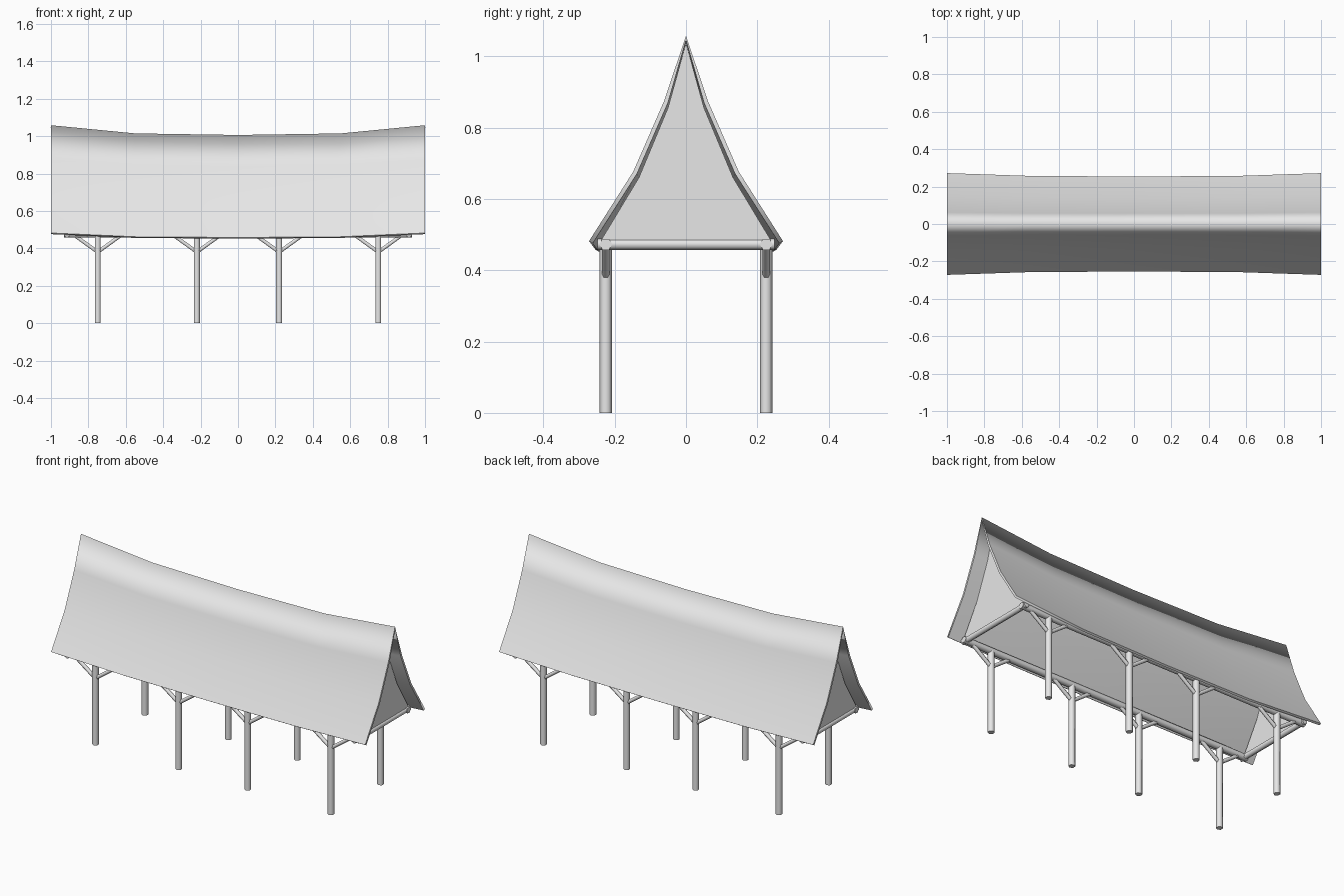
import bpy, bmesh
from mathutils import Vector

cube = bpy.data.objects.get("Cube")
if cube:
    bpy.data.objects.remove(cube)

grey = bpy.data.materials.new("plain_grey")
grey.use_nodes = True
grey.diffuse_color = (0.8, 0.8, 0.8, 1)
for node in grey.node_tree.nodes:
    if node.type == 'BSDF_PRINCIPLED':
        node.inputs["Base Color"].default_value = (0.8, 0.8, 0.8, 1)


def finish(bm, name):
    mesh = bpy.data.meshes.new(name)
    bm.to_mesh(mesh)
    bm.free()
    mesh.materials.append(grey)
    obj = bpy.data.objects.new(name, mesh)
    bpy.context.collection.objects.link(obj)
    return obj


def rod(name, start, end, radius):
    """Six-sided timber between two points, smooth sides and flat ends."""
    start, end = Vector(start), Vector(end)
    axis = end - start
    bm = bmesh.new()
    bmesh.ops.create_cone(bm, cap_ends=True, segments=6, radius1=radius,
                          radius2=radius, depth=axis.length)
    for f in bm.faces:
        f.smooth = len(f.verts) == 4
    obj = finish(bm, name)
    turn = Vector((0, 0, 1)).rotation_difference(axis)
    for v in obj.data.vertices:
        v.co = turn @ v.co + (start + end) / 2
    return obj


# Half profiles (y, z) from ridge to eave, at the roof ends and at its middle
END = [(0, 1.058), (0.062, 0.874), (0.148, 0.677), (0.272, 0.482)]
MIDDLE = [(0, 1.006), (0.057, 0.838), (0.138, 0.650), (0.254, 0.458)]


def section(blend):
    half = [Vector(m).lerp(Vector(e), blend) for m, e in zip(MIDDLE, END)]
    return [Vector((-p.x, p.y)) for p in half[:0:-1]] + half


# Sagging roof sheet, smooth over the ridge
bm = bmesh.new()
rows = []
for x, blend in ((-1, 1), (-0.55, 0.16), (0, 0), (0.55, 0.16), (1, 1)):
    rows.append([bm.verts.new((x, p.x, p.y)) for p in section(blend)])
for a, b in zip(rows, rows[1:]):
    for j in range(len(a) - 1):
        bm.faces.new((a[j], b[j], b[j + 1], a[j + 1])).smooth = True
for e in bm.edges:
    e.smooth = not e.is_boundary
roof = finish(bm, "roof")
thick = roof.modifiers.new("thickness", 'SOLIDIFY')
thick.thickness = 0.012
thick.offset = -1

for side, end_name in ((-1, "right"), (1, "left")):
    # Gable wall closing the roof end
    bm = bmesh.new()
    outline = []
    for p in section(0.84):
        inset = 0.008 + 0.012 * abs(p.x) / 0.27
        y = max(abs(p.x) - inset, 0) * (1 if p.x > 0 else -1)
        outline.append(bm.verts.new((side * 0.92, y, p.y - 0.012)))
    bm.faces.new(outline if side < 0 else outline[::-1])
    bm.normal_update()
    if bm.faces[:][0].normal.x * side < 0:
        bmesh.ops.reverse_faces(bm, faces=bm.faces[:])
    finish(bm, end_name + "_gable")
    # Beam under the gable
    rod(end_name + "_end_beam", (side * 0.914, -0.249, 0.473),
        (side * 0.914, 0.249, 0.473), 0.016)

for side, side_name in ((-1, "front"), (1, "back")):
    y = side * 0.225
    # Long beam under the eave
    rod(side_name + "_long_beam", (-0.93, y, 0.473), (0.93, y, 0.473), 0.018)
    for n, x in enumerate((-0.75, -0.22, 0.22, 0.75), 1):
        # Post with a slanting brace each way
        rod(f"{side_name}_post_{n}", (x, y, 0), (x, y, 0.47), 0.018)
        for way, label in ((-1, "right"), (1, "left")):
            rod(f"{side_name}_brace_{n}_{label}", (x, y, 0.38),
                (x + way * 0.122, y, 0.468), 0.011)
